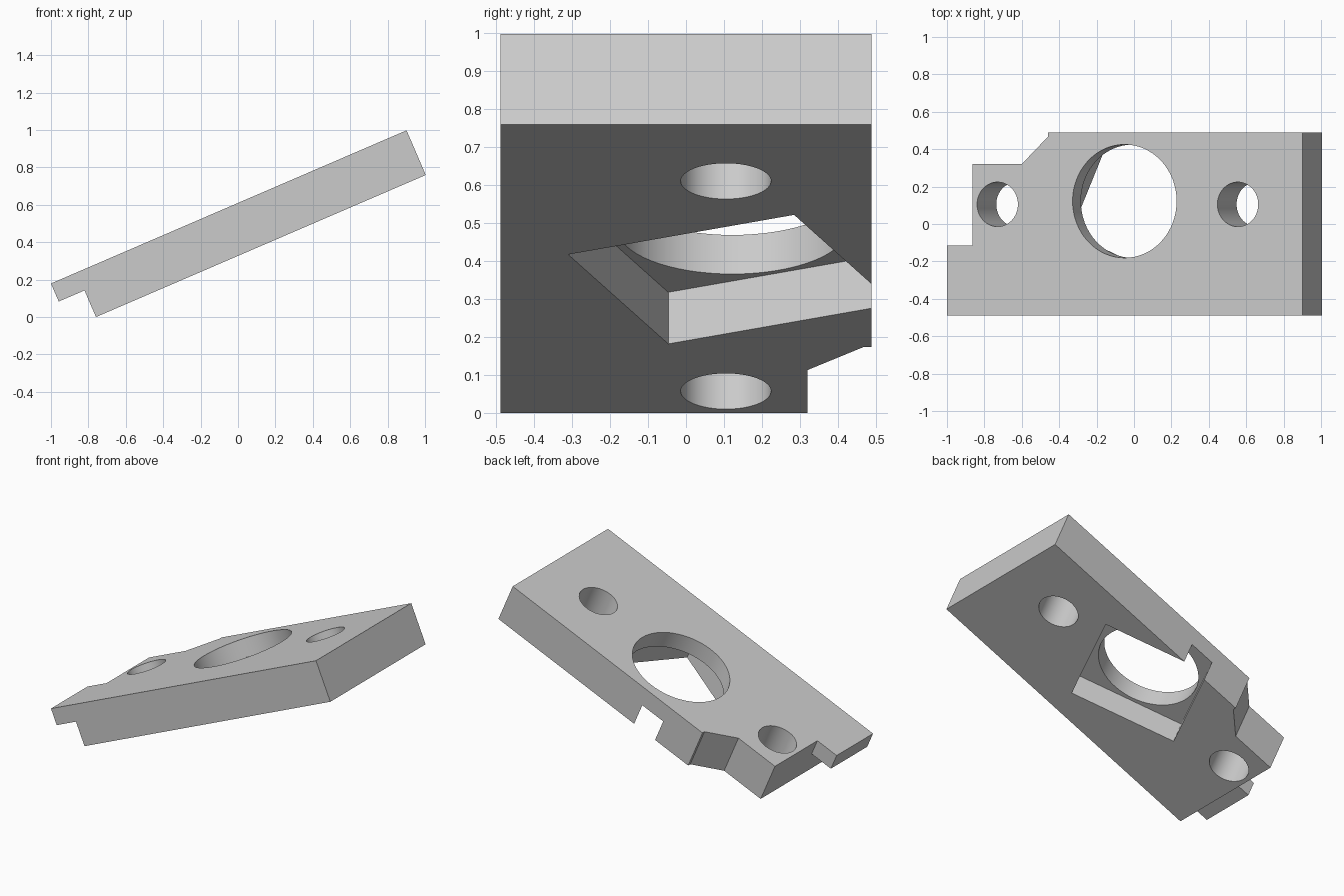
import bpy, bmesh, math
from mathutils import Matrix, Vector

cube = bpy.data.objects.get("Cube")
if cube:
    bpy.data.objects.remove(cube, do_unlink=True)

THICK = 0.26
HALF = 0.488
TILT = math.radians(23.3)

# One plain grey material
grey = bpy.data.materials.new("plain grey")
grey.use_nodes = True
grey.diffuse_color = (0.6, 0.6, 0.6, 1)
grey.node_tree.nodes["Principled BSDF"].inputs["Base Color"].default_value = (0.6, 0.6, 0.6, 1)


def prism(name, outline, bottom, top):
    """Extrude a counter-clockwise outline between two heights."""
    bm = bmesh.new()
    face = bm.faces.new([bm.verts.new((x, y, bottom)) for x, y in outline])
    new = bmesh.ops.extrude_face_region(bm, geom=[face])["geom"]
    bmesh.ops.translate(bm, verts=[v for v in new if isinstance(v, bmesh.types.BMVert)],
                        vec=(0, 0, top - bottom))
    bmesh.ops.recalc_face_normals(bm, faces=bm.faces)
    mesh = bpy.data.meshes.new(name)
    bm.to_mesh(mesh)
    bm.free()
    mesh.materials.append(grey)
    obj = bpy.data.objects.new(name, mesh)
    bpy.context.scene.collection.objects.link(obj)
    return obj


def circle(x, y, radius, count=64):
    return [(x + radius * math.cos(math.tau * i / count),
             y + radius * math.sin(math.tau * i / count)) for i in range(count)]


def square(center, size, angle):
    turn = Matrix.Rotation(angle, 2)
    return [Vector(center) + turn @ Vector((a * size / 2, b * size / 2))
            for a, b in ((-1, -1), (1, -1), (1, 1), (-1, 1))]


def cut(target, cutter):
    cutter.hide_render = True
    bpy.context.view_layer.objects.active = target
    mod = target.modifiers.new("cut", "BOOLEAN")
    mod.operation = "DIFFERENCE"
    mod.solver = "EXACT"
    mod.object = cutter
    bpy.ops.object.modifier_apply(modifier=mod.name)
    bpy.data.objects.remove(cutter, do_unlink=True)


# Plate lying flat: top at height zero, lower end at x = 0
plate = prism("mounting_plate", [
    (0, -HALF), (2.07, -HALF), (2.07, HALF), (0.588, HALF), (0.588, 0.467),
    (0.435, 0.32), (0.15, 0.32), (0.15, -0.115), (0, -0.115)], -THICK, 0)

# Thin lip at the lower end
cut(plate, prism("lip_cutter", [(-1, -1), (0.15, -1), (0.15, -0.115), (-1, -0.115)], -1, -0.105))

# Bolt holes and the large central bore
for x, y, radius in ((0.294, 0.105, 0.119), (1.693, 0.105, 0.119), (1.034, 0.122, 0.303)):
    cut(plate, prism("hole_cutter", circle(x, y, radius), -1, 1))

# Turned square pocket underneath, breaking out through the back edge
cut(plate, prism("pocket_cutter", square((1.039, 0.119), 0.651, math.radians(-23.9)), -1, -0.112))

# Tilt the plate and stand it on the ground
plate.data.transform(Matrix.Translation((-1, 0, 0.18)) @ Matrix.Rotation(-TILT, 4, "Y"))
lowest = min(v.co.z for v in plate.data.vertices)
plate.data.transform(Matrix.Translation((0, 0, -lowest)))

bpy.ops.object.select_all(action="DESELECT")
plate.select_set(True)
bpy.context.view_layer.objects.active = plate
bpy.ops.object.shade_smooth_by_angle(angle=math.radians(30))
